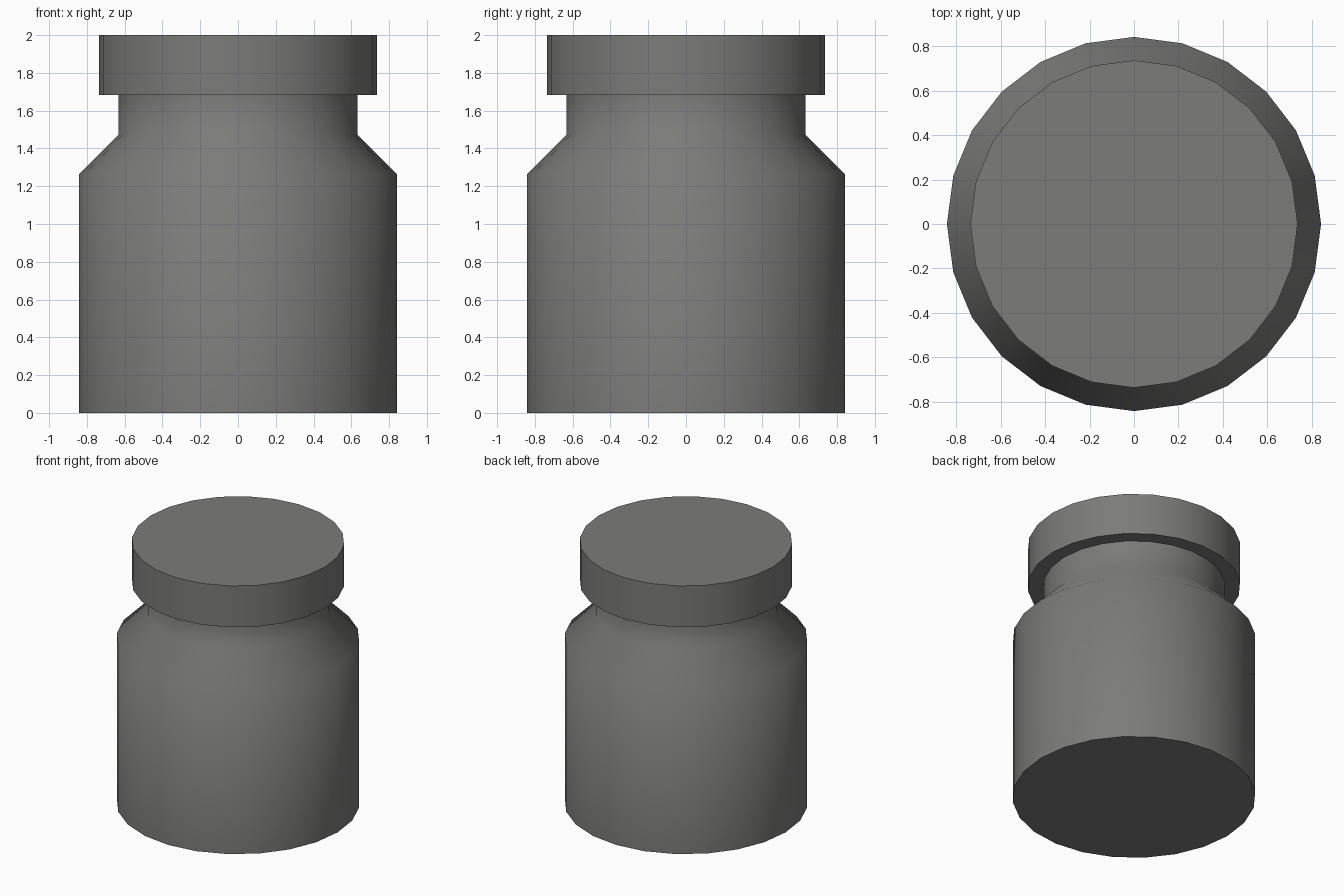
import bpy
import bmesh
import math

if "Cube" in bpy.data.objects:
    bpy.data.objects.remove(bpy.data.objects["Cube"])

SIDES = 24
U = 2 / 19  # the jar is 19 even units tall

grey = bpy.data.materials.new("mid_grey")
grey.diffuse_color = (0.2, 0.2, 0.195, 1)
grey.use_nodes = True
grey.node_tree.nodes["Principled BSDF"].inputs["Base Color"].default_value = grey.diffuse_color


def turned(name, profile):
    """Closed solid of revolution from (radius, height) pairs, bottom to top."""
    bm = bmesh.new()
    rings = []
    for r, z in profile:
        rings.append([bm.verts.new((r * U * math.cos(2 * math.pi * i / SIDES),
                                    r * U * math.sin(2 * math.pi * i / SIDES),
                                    z * U)) for i in range(SIDES)])
    for a, b in zip(rings, rings[1:]):
        for i in range(SIDES):
            j = (i + 1) % SIDES
            bm.faces.new((a[i], a[j], b[j], b[i]))
    bm.faces.new(rings[0][::-1])
    bm.faces.new(rings[-1])
    mesh = bpy.data.meshes.new(name)
    bm.to_mesh(mesh)
    bm.free()
    mesh.materials.append(grey)
    ob = bpy.data.objects.new(name, mesh)
    bpy.context.collection.objects.link(ob)
    bpy.ops.object.select_all(action='DESELECT')
    ob.select_set(True)
    bpy.context.view_layer.objects.active = ob
    # smooth over the sloped shoulder, sharp at caps
    bpy.ops.object.shade_smooth_by_angle(angle=math.radians(60))
    return ob


# Jar body with sloped shoulder and neck
turned("jar_body", [(8, 0), (8, 12), (6, 14), (6, 16)])

# Flat lid overhanging the neck
turned("jar_lid", [(7, 16), (7, 19)])
